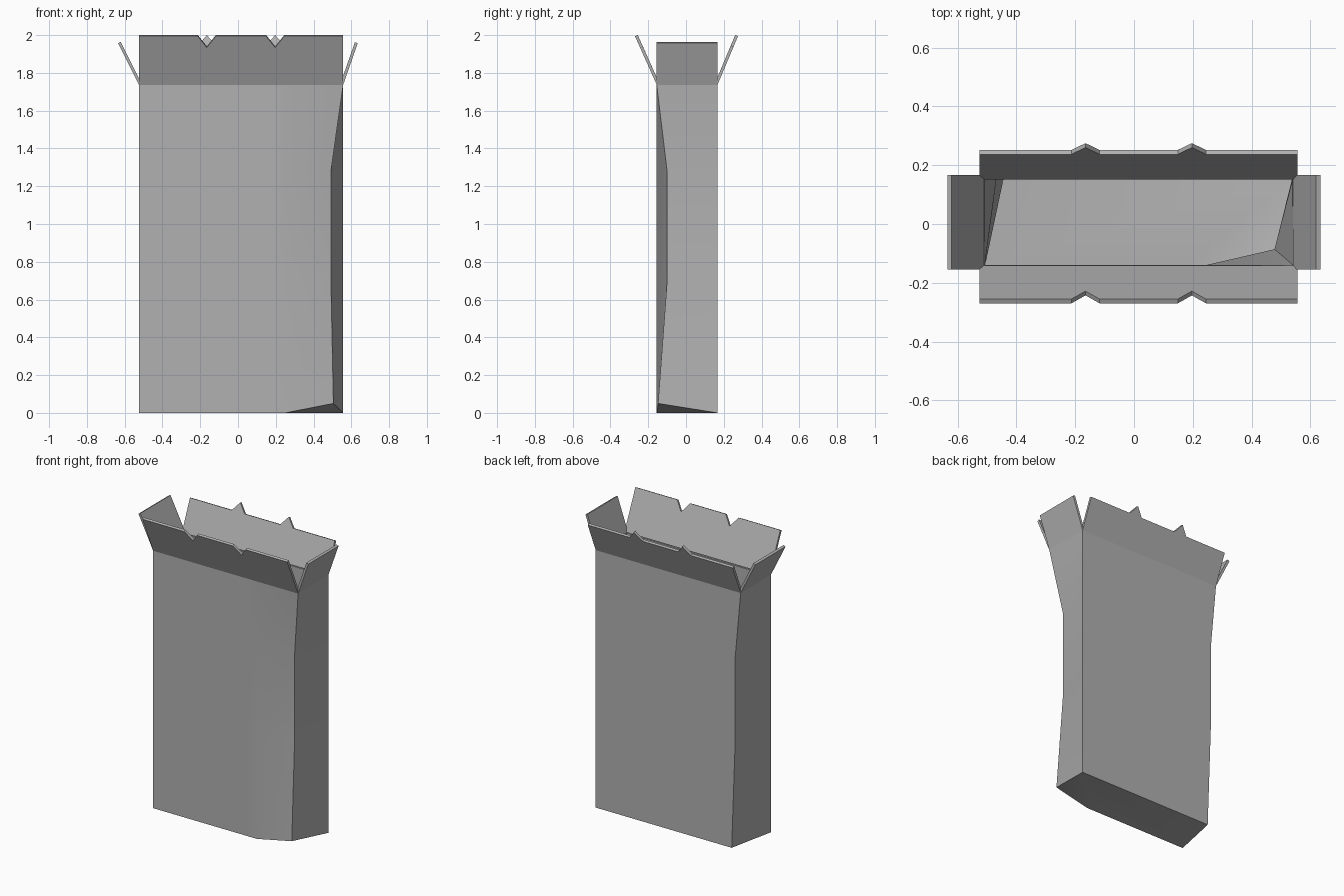
import bpy

if "Cube" in bpy.data.objects:
    bpy.data.objects.remove(bpy.data.objects["Cube"])

T = 0.016                     # card thickness
XL, XR, YF, YB, ZT = -0.525, 0.557, -0.155, 0.167, 1.737

grey = bpy.data.materials.new("dark_grey_card")
grey.diffuse_color = (0.44, 0.44, 0.44, 1)
grey.use_nodes = True
grey.node_tree.nodes["Principled BSDF"].inputs["Base Color"].default_value = grey.diffuse_color


def card(name, verts, faces):
    """Thin folded sheet given by its outer surface."""
    me = bpy.data.meshes.new(name)
    me.from_pydata(verts, [], faces)
    me.materials.append(grey)
    ob = bpy.data.objects.new(name, me)
    bpy.context.collection.objects.link(ob)
    bpy.context.view_layer.objects.active = ob
    ob.select_set(True)
    m = ob.modifiers.new("Thickness", 'SOLIDIFY')
    m.thickness, m.offset, m.use_even_offset = T, -1, True
    bpy.ops.object.modifier_apply(modifier=m.name)
    bpy.ops.object.shade_smooth_by_angle(angle=0.4)
    ob.select_set(False)
    return ob


# Box body: rings with a crushed front right edge and a skewed back left edge
# each level: z, dented corner (x, y, z), back left x
levels = [
    (0.0, (0.505, -0.148, 0.05), -0.458),
    (0.70, (0.492, -0.10, 0.70), -0.483),
    (1.28, (0.492, -0.10, 1.28), -0.483),
    (ZT, (XR, YF, ZT), XL),
]
N = 6
verts, faces = [], []
for z, dent, xbl in levels:
    verts += [(XL, YF, z), (0.18, YF, z), (0.25, YF, z), dent, (XR, YB, z), (xbl, YB, z)]
for a in range(0, N * (len(levels) - 1), N):
    for i in range(N):
        j = (i + 1) % N
        faces.append((a + i, a + j, a + N + j, a + N + i))
faces += [(5, 4, 2, 1, 0), (4, 3, 2)]
card("box_body", verts, faces)


# Long flaps: notched at the front, tabbed at the back
def long_flap(name, y0, y_edge, z_edge, y_tip, z_tip):
    v = [(XL, y0, ZT), (XR, y0, ZT), (XR, y_edge, z_edge)]
    for c in (0.197, -0.165):
        v += [(c + 0.048, y_edge, z_edge), (c, y_tip, z_tip), (c - 0.048, y_edge, z_edge)]
    v.append((XL, y_edge, z_edge))
    face = list(range(len(v)))
    if y0 > 0:
        face.reverse()
    card(name, v, [face])


long_flap("front_flap", YF, -0.27, 1.994, -0.243, 1.934)
long_flap("back_flap", YB, 0.252, 1.939, 0.275, 1.994)

# Short side flaps
for name, x0, x1 in (("left_flap", XL, -0.635), ("right_flap", XR, 0.634)):
    v = [(x0, YF, ZT), (x0, YB, ZT), (x1, YB, 1.957), (x1, YF, 1.957)]
    card(name, v, [(0, 1, 2, 3) if x0 > 0 else (3, 2, 1, 0)])
